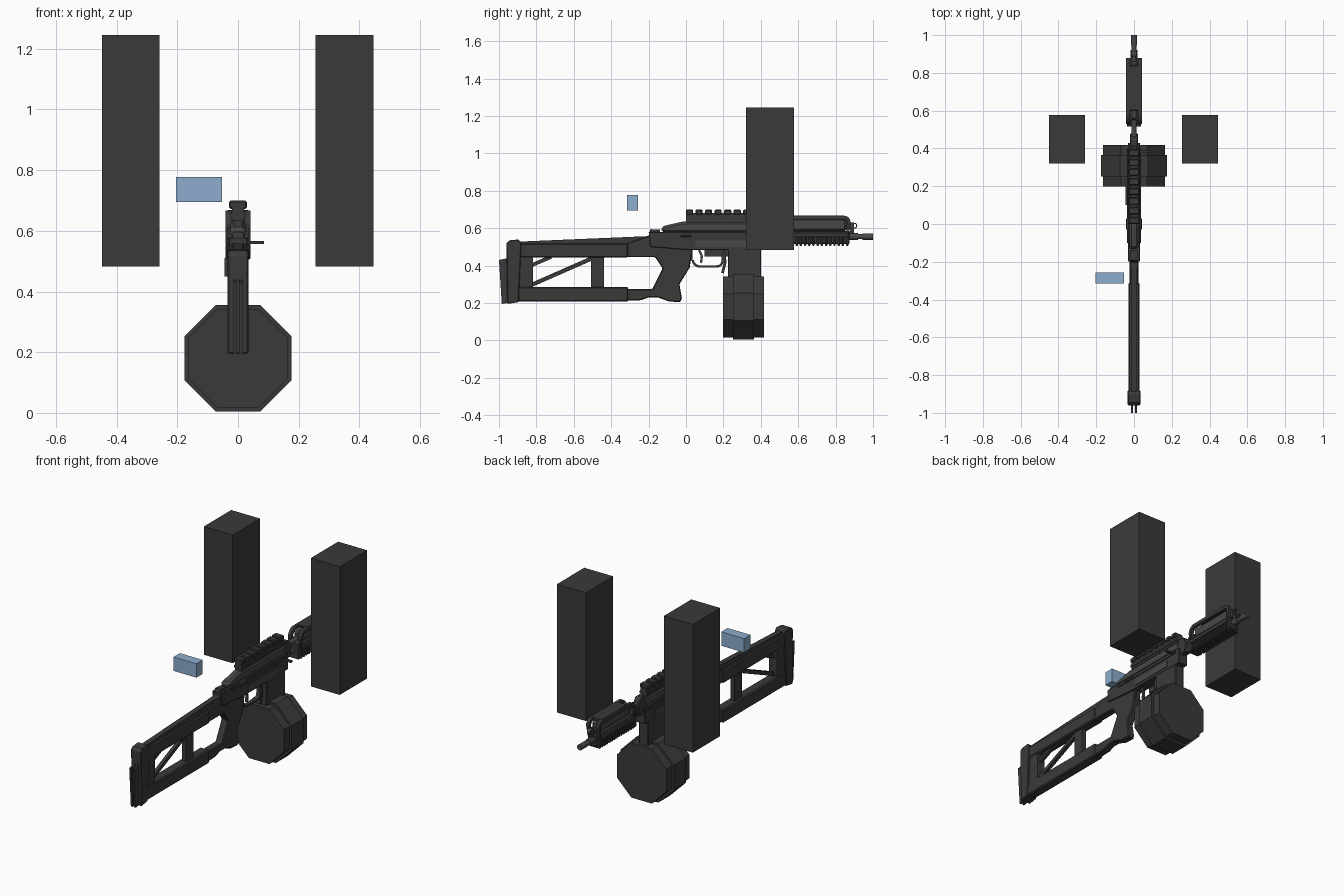
import bpy, bmesh, math
from mathutils import Vector

cube = bpy.data.objects.get("Cube")
if cube:
    bpy.data.objects.remove(cube, do_unlink=True)


def material(name, color):
    m = bpy.data.materials.new(name)
    m.use_nodes = True
    m.diffuse_color = (*color, 1)
    bsdf = m.node_tree.nodes["Principled BSDF"]
    bsdf.inputs["Base Color"].default_value = (*color, 1)
    return m


BLACK = material("black polymer", (0.042, 0.042, 0.042))
STEEL = material("dark steel", (0.065, 0.065, 0.068))
BLUE = material("light blue", (0.27, 0.42, 0.62))


def finish(bm, name, mat, bevel=0.0):
    bmesh.ops.recalc_face_normals(bm, faces=bm.faces)
    me = bpy.data.meshes.new(name)
    bm.to_mesh(me)
    bm.free()
    me.materials.append(mat)
    ob = bpy.data.objects.new(name, me)
    bpy.context.collection.objects.link(ob)
    if bevel:
        mod = ob.modifiers.new("bevel", "BEVEL")
        mod.width = bevel
        mod.segments = 1
        mod.limit_method = "ANGLE"
        mod.angle_limit = 0.8
    return ob


def thicken(bm, x0, x1):
    # extrude flat faces lying at x0 across to x1
    ext = bmesh.ops.extrude_face_region(bm, geom=bm.faces[:])
    verts = [g for g in ext["geom"] if isinstance(g, bmesh.types.BMVert)]
    bmesh.ops.translate(bm, verts=verts, vec=(x1 - x0, 0, 0))


def prism(name, pts, x0, x1, mat=BLACK, bevel=0.0):
    # side outline in (y, z) given a width in x
    bm = bmesh.new()
    bm.faces.new([bm.verts.new((x0, y, z)) for y, z in pts])
    thicken(bm, x0, x1)
    return finish(bm, name, mat, bevel)


def box(name, x0, x1, y0, y1, z0, z1, mat=BLACK, bevel=0.0):
    return prism(name, [(y0, z0), (y1, z0), (y1, z1), (y0, z1)], x0, x1, mat, bevel)


def strip(name, path, width, x0, x1, closed=False, mat=BLACK):
    # flat band following a (y, z) path
    bm = bmesh.new()
    p = [Vector(q) for q in path]
    n = len(p)
    pairs = []
    for i in range(n):
        a = p[i - 1] if (closed or i) else p[i]
        b = p[(i + 1) % n] if (closed or i < n - 1) else p[i]
        t = (b - a).normalized()
        off = Vector((-t.y, t.x)) * width / 2
        pairs.append([bm.verts.new((x0, *q)) for q in (p[i] + off, p[i] - off)])
    for i in range(n if closed else n - 1):
        a, b = pairs[i], pairs[(i + 1) % n]
        bm.faces.new((a[0], a[1], b[1], b[0]))
    thicken(bm, x0, x1)
    return finish(bm, name, mat)


def rod(name, r, y0, y1, x, z, mat=STEEL, sides=16, turn=0.0):
    # cylinder running along y
    bm = bmesh.new()
    ring = [(x + r * math.cos(turn + math.tau * i / sides),
             z + r * math.sin(turn + math.tau * i / sides)) for i in range(sides)]
    f = bm.faces.new([bm.verts.new((a, y0, b)) for a, b in ring])
    ext = bmesh.ops.extrude_face_region(bm, geom=[f])
    verts = [g for g in ext["geom"] if isinstance(g, bmesh.types.BMVert)]
    bmesh.ops.translate(bm, verts=verts, vec=(0, y1 - y0, 0))
    ob = finish(bm, name, mat)
    if sides > 8:
        for poly in ob.data.polygons:
            poly.use_smooth = len(poly.vertices) == 4
    return ob


def arc(cy, cz, r, a0, a1, n):
    return [(cy + r * math.cos(math.radians(a0 + (a1 - a0) * i / n)),
             cz + r * math.sin(math.radians(a0 + (a1 - a0) * i / n))) for i in range(n + 1)]


# free-standing blocks
box("left_pillar", 0.255, 0.446, 0.32, 0.577, 0.483, 1.246)
box("right_pillar", -0.449, -0.259, 0.32, 0.577, 0.483, 1.246)
box("blue_block", -0.204, -0.053, -0.315, -0.256, 0.695, 0.778, BLUE)

# butt pad and end block
for s in (-1, 1):
    prism("butt_pad", [(-1.0, 0.43), (-0.95, 0.44), (-0.95, 0.2), (-0.985, 0.195)],
          s * 0.004, s * 0.016)
prism("butt_block", [(-0.96, 0.52), (-0.945, 0.535), (-0.895, 0.54), (-0.88, 0.52),
                     (-0.895, 0.205), (-0.955, 0.195)], -0.034, 0.034, bevel=0.004)

# skeleton stock
box("stock_post", -0.026, 0.026, -0.9, -0.817, 0.24, 0.5)
box("stock_upper_beam", -0.03, 0.03, -0.9, -0.31, 0.443, 0.518, bevel=0.006)
box("stock_lower_beam", -0.03, 0.03, -0.9, -0.31, 0.207, 0.287, bevel=0.006)
prism("stock_comb", [(-0.9, 0.5), (-0.2, 0.5), (-0.19, 0.558), (-0.9, 0.528)], -0.016, 0.016)
box("stock_strut", -0.014, 0.014, -0.507, -0.438, 0.28, 0.45)
strip("diagonal_brace", [(-0.83, 0.295), (-0.5, 0.44)], 0.022, -0.01, 0.01)
strip("corner_brace", [(-0.83, 0.4), (-0.72, 0.447)], 0.02, -0.01, 0.01)

# thumbhole grip joining both beams
prism("grip", [(-0.32, 0.445), (-0.165, 0.445), (-0.125, 0.385), (-0.18, 0.275),
               (-0.32, 0.275), (-0.32, 0.212), (-0.24, 0.215), (-0.2, 0.23), (-0.15, 0.23),
               (-0.09, 0.208), (-0.03, 0.205), (-0.022, 0.225), (-0.035, 0.3), (0.02, 0.39),
               (0.035, 0.49), (0.0, 0.55), (-0.2, 0.56), (-0.32, 0.518)],
      -0.023, 0.023, bevel=0.005)

# receiver
prism("receiver", [(-0.19, 0.5), (0.02, 0.483), (0.43, 0.483), (0.43, 0.58), (-0.2, 0.58)],
      -0.031, 0.031, bevel=0.003)
prism("top_cover", [(-0.13, 0.575), (0.42, 0.575), (0.42, 0.635), (-0.02, 0.635), (-0.13, 0.61)],
      -0.025, 0.025, STEEL, bevel=0.012)
prism("rear_latch", [(-0.2, 0.56), (-0.14, 0.56), (-0.14, 0.592), (-0.19, 0.595)], -0.018, 0.018)
for s in (-1, 1):
    box("receiver_lip", s * 0.028, s * 0.036, -0.1, 0.4, 0.555, 0.572)
    box("receiver_panel", s * 0.03, s * 0.035, 0.05, 0.33, 0.5, 0.535, STEEL)
    rod("selector_pin", 0.012, -0.03, 0.03, s * 0.03, 0.565, BLACK, 8)
box("side_mount", -0.044, -0.028, 0.1, 0.24, 0.45, 0.51)
box("bolt_handle", 0.02, 0.086, 0.375, 0.39, 0.556, 0.566)

# top rail with cross teeth
box("rail_base", -0.02, 0.02, 0.0, 0.4, 0.63, 0.68)
for s in (-1, 1):
    box("rail_side", s * 0.014, s * 0.025, 0.0, 0.4, 0.643, 0.658)
for i in range(8):
    y = i * 0.051
    prism("rail_tooth", [(y, 0.672), (y + 0.038, 0.672), (y + 0.038, 0.7), (y, 0.7)],
          -0.029, 0.029, bevel=0.005)

# trigger and guard
strip("trigger_guard", [(0.03, 0.49), (0.03, 0.43)] + arc(0.075, 0.435, 0.04, 190, 270, 4)
      + [(0.15, 0.395)] + arc(0.165, 0.425, 0.03, 290, 360, 4) + [(0.2, 0.49)], 0.012, -0.012, 0.012)
strip("trigger", [(0.07, 0.485), (0.085, 0.45), (0.08, 0.415)], 0.012, -0.007, 0.007, mat=STEEL)
strip("magazine_catch", [(0.2, 0.485), (0.21, 0.42), (0.195, 0.36)], 0.014, -0.012, 0.012)

# magazine neck and octagonal drum
box("magazine_neck", -0.03, 0.03, 0.225, 0.4, 0.33, 0.49, bevel=0.003)
oct_r = 1 / math.cos(math.pi / 8)
rod("drum_body", 0.163 * oct_r, 0.198, 0.418, 0, 0.18, BLACK, 8, math.pi / 8)
rod("drum_band", 0.176 * oct_r, 0.252, 0.364, 0, 0.18, BLACK, 8, math.pi / 8)

# barrel, gas tube and sights
rod("barrel", 0.013, 0.42, 1.0, 0, 0.555)
rod("muzzle_collar", 0.019, 0.875, 0.92, 0, 0.555)
rod("muzzle_tip", 0.017, 0.945, 1.0, 0, 0.555)
rod("gas_tube", 0.014, 0.42, 0.88, 0, 0.61)
prism("rear_sight", [(0.41, 0.54), (0.47, 0.54), (0.48, 0.6), (0.45, 0.645), (0.41, 0.645)],
      -0.02, 0.02, bevel=0.004)
box("front_sight_post", -0.008, 0.008, 0.875, 0.897, 0.56, 0.63)
strip("front_sight_ring", arc(0.9, 0.613, 0.013, 0, 330, 11), 0.006, -0.012, 0.012, True, STEEL)

# vented handguard
box("handguard_core", -0.03, 0.03, 0.53, 0.875, 0.515, 0.585, bevel=0.006)
box("handguard_top", -0.022, 0.022, 0.55, 0.86, 0.585, 0.655, STEEL, bevel=0.012)
prism("handguard_collar", [(0.515, 0.51), (0.55, 0.505), (0.55, 0.62), (0.515, 0.6)], -0.036, 0.036)
for s in (-1, 1):
    strip("handguard_loop", [(0.54, 0.565), (0.86, 0.565)] + arc(0.845, 0.632, 0.025, 0, 90, 4)
          + arc(0.575, 0.622, 0.035, 90, 180, 4), 0.02, s * 0.022, s * 0.042, True)
box("handguard_cap", -0.036, 0.036, 0.6, 0.84, 0.655, 0.668, bevel=0.004)
for i in range(15):
    y = 0.54 + i * 0.0225
    box("handguard_rib", -0.041, 0.041, y, y + 0.013, 0.506, 0.556, bevel=0.003)
